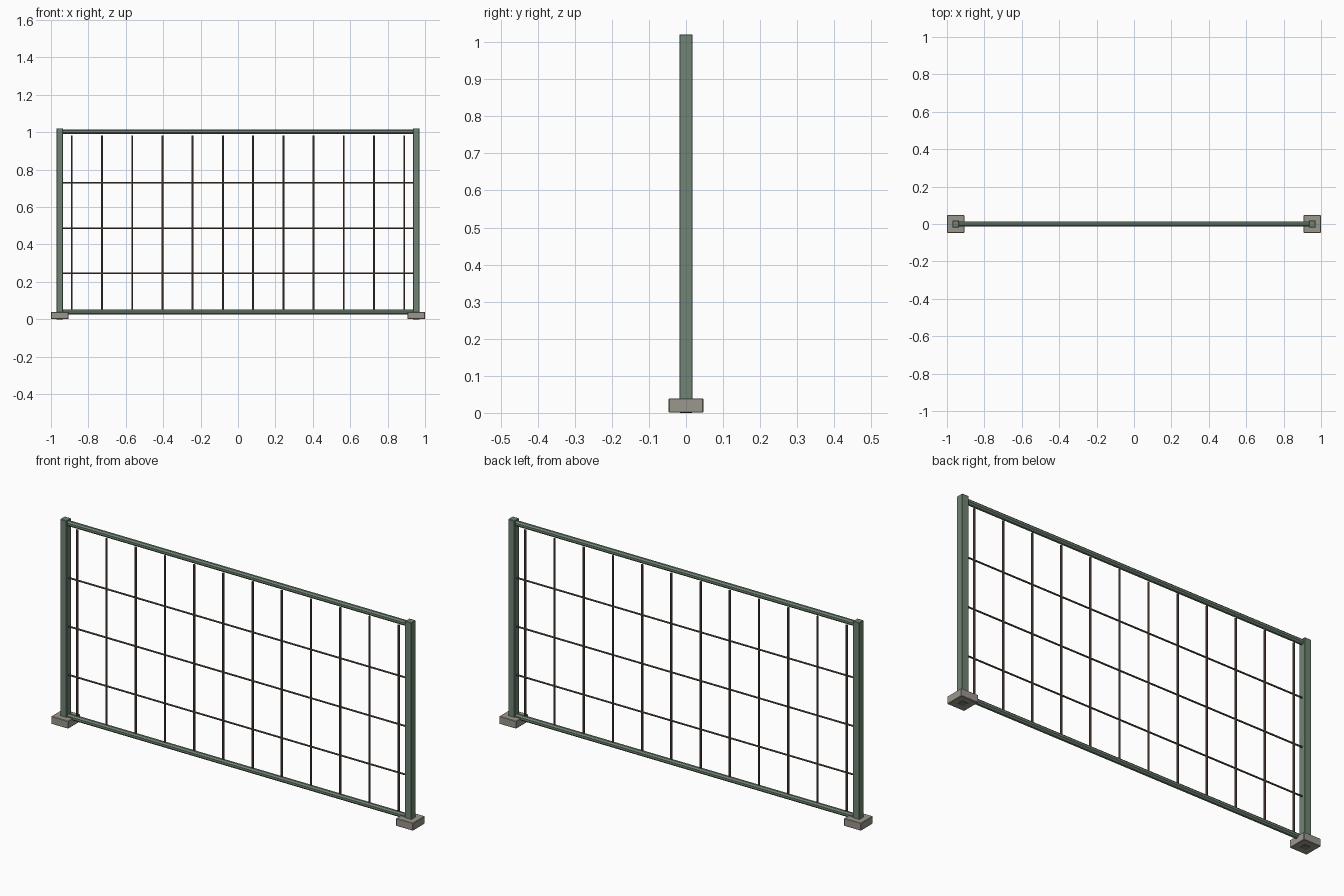
import bpy, bmesh
from math import pi
from mathutils import Matrix

if "Cube" in bpy.data.objects:
    bpy.data.objects.remove(bpy.data.objects["Cube"])


def material(name, rgb):
    m = bpy.data.materials.new(name)
    m.diffuse_color = (*rgb, 1)
    m.use_nodes = True
    m.node_tree.nodes["Principled BSDF"].inputs["Base Color"].default_value = m.diffuse_color
    return m


GREEN = material("green_paint", (0.16, 0.23, 0.17))
BROWN = material("rusty_steel", (0.13, 0.09, 0.07))
STONE = material("concrete", (0.33, 0.31, 0.27))


def finish(bm, name, mat):
    me = bpy.data.meshes.new(name)
    bm.to_mesh(me)
    bm.free()
    me.materials.append(mat)
    ob = bpy.data.objects.new(name, me)
    bpy.context.collection.objects.link(ob)
    return ob


def box(name, x, size, z0, z1, bevel, mat):
    bm = bmesh.new()
    bmesh.ops.create_cube(bm, size=1, matrix=Matrix.Translation((x, 0, (z0 + z1) / 2))
                          @ Matrix.Diagonal((size, size, z1 - z0, 1)))
    bmesh.ops.bevel(bm, geom=bm.edges[:], offset=bevel, segments=1, affect='EDGES')
    return finish(bm, name, mat)


def rod(name, centre, length, radius, sides, mat, along_x=False):
    rot = Matrix.Rotation(pi / 2, 4, 'Y') if along_x else Matrix.Identity(4)
    spin = Matrix.Rotation(pi / sides, 4, 'Z')
    bm = bmesh.new()
    bmesh.ops.create_cone(bm, cap_ends=True, segments=sides, radius1=radius,
                          radius2=radius, depth=length,
                          matrix=Matrix.Translation(centre) @ rot @ spin)
    return finish(bm, name, mat)


# posts and their footings
for side, x in (("left", -0.953), ("right", 0.953)):
    box(side + "_post", x, 0.036, 0.0, 1.021, 0.002, GREEN)
    box(side + "_footing", x, 0.094, 0.001, 0.039, 0.002, STONE)

# top and bottom rails
for name, z in (("top_rail", 1.003), ("bottom_rail", 0.039)):
    rod(name, (0, 0, z), 1.89, 0.0135, 8, GREEN, along_x=True)

# vertical bars
for i in range(12):
    rod(f"vertical_bar_{i + 1}", (-0.889 + i * 1.778 / 11, 0, 0.511), 0.944, 0.0053, 8, BROWN)

# horizontal wires
for i, z in enumerate((0.245, 0.487, 0.73)):
    rod(f"horizontal_wire_{i + 1}", (0, 0, z), 1.88, 0.0042, 8, BROWN, along_x=True)
